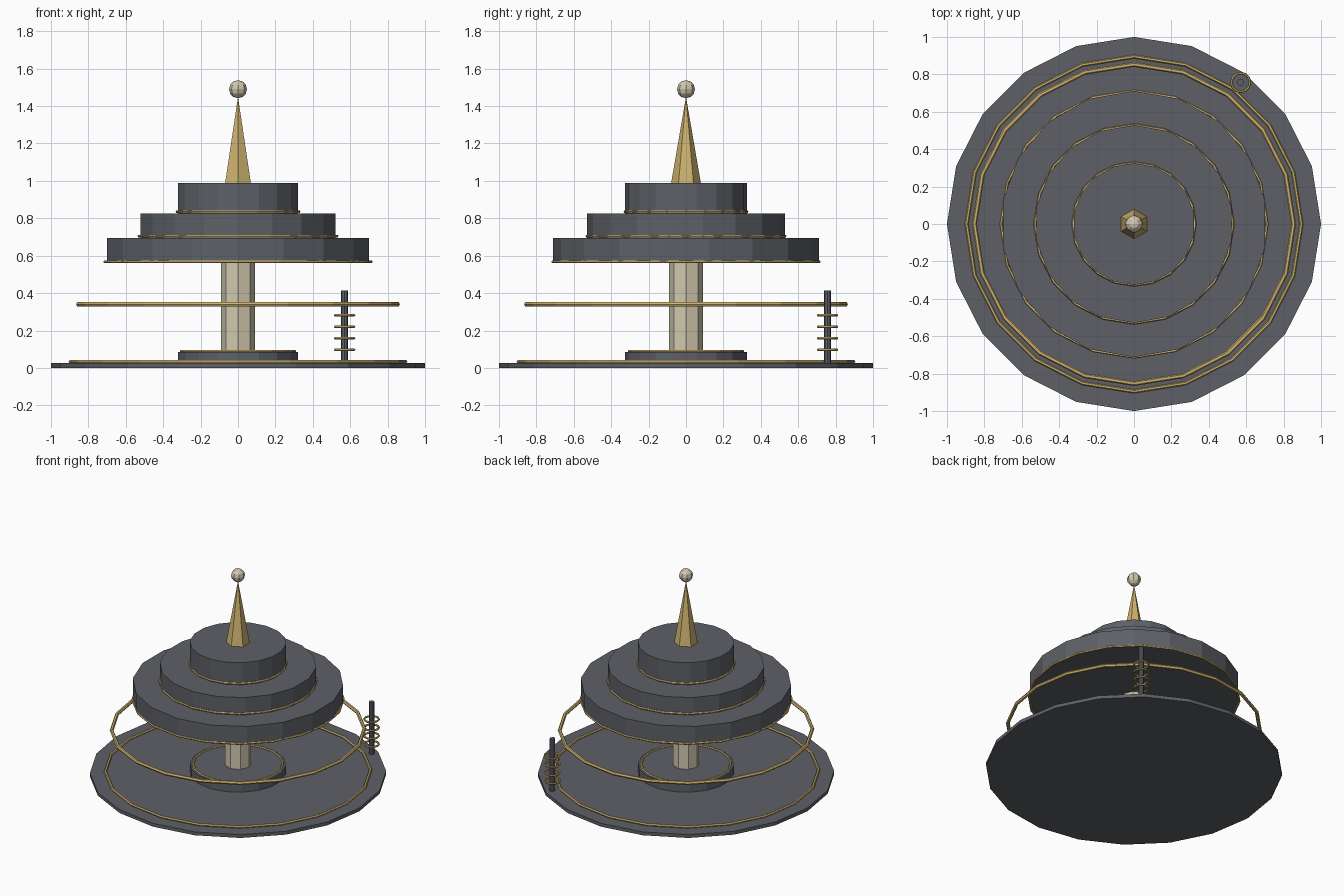
import bpy
from math import pi, sin, cos

cube = bpy.data.objects.get("Cube")
if cube:
    bpy.data.objects.remove(cube, do_unlink=True)


def material(name, r, g, b):
    m = bpy.data.materials.new(name)
    m.use_nodes = True
    m.diffuse_color = (r, g, b, 1)
    m.node_tree.nodes["Principled BSDF"].inputs["Base Color"].default_value = (r, g, b, 1)
    return m


SLATE = material("slate", .11, .118, .135)
GOLD = material("gold", .62, .45, .16)
CREAM = material("cream", .64, .58, .43)


def finish(name, mat):
    ob = bpy.context.object
    ob.name = name
    ob.data.materials.append(mat)
    return ob


def drum(name, mat, sides, r, z0, z1, x=0, y=0, top=None):
    """Upright prism or cone between two heights."""
    bpy.ops.mesh.primitive_cone_add(
        vertices=sides, radius1=r, radius2=r if top is None else top,
        depth=z1 - z0, location=(x, y, (z0 + z1) / 2))
    return finish(name, mat)


def ring(name, r, tube, z, x=0, y=0, sides=20):
    bpy.ops.mesh.primitive_torus_add(
        major_radius=r, minor_radius=tube, major_segments=sides,
        minor_segments=6, location=(x, y, z))
    return finish(name, GOLD)


# Ground platform and its inlaid ring
drum("base_platform", SLATE, 20, 1, 0, .025)
ring("base_ring", .895, .01, .033)

# Pedestal and central column
drum("pedestal", SLATE, 18, .325, .025, .085)
ring("pedestal_ring", .304, .008, .088)
drum("column", CREAM, 8, .09, .08, .6)

# Floating ring around the column
ring("floating_ring", .853, .013, .34)

# Three stacked tiers, each with a gold trim at its foot
tiers = [("lower", .712, .567, .695), ("middle", .529, .695, .825), ("upper", .326, .825, .99)]
for name, r, z0, z1 in tiers:
    drum(name + "_tier", SLATE, 18, r, z0, z1)
    ring(name + "_tier_trim", r, .008, z0 + (0 if name == "lower" else .01))

# Spire and finial
drum("spire", GOLD, 6, .08, .985, 1.45, top=0)
bpy.ops.mesh.primitive_uv_sphere_add(segments=8, ring_count=6, radius=.048, location=(0, 0, 1.49))
finish("finial_ball", CREAM)

# Coil mast at the rim
mx, my = .57, .757
drum("mast", SLATE, 8, .019, .02, .413, mx, my)
for i in range(4):
    ring(f"mast_coil_{i + 1}", .05, .007, .097 + i * .0615, mx, my, 12)
